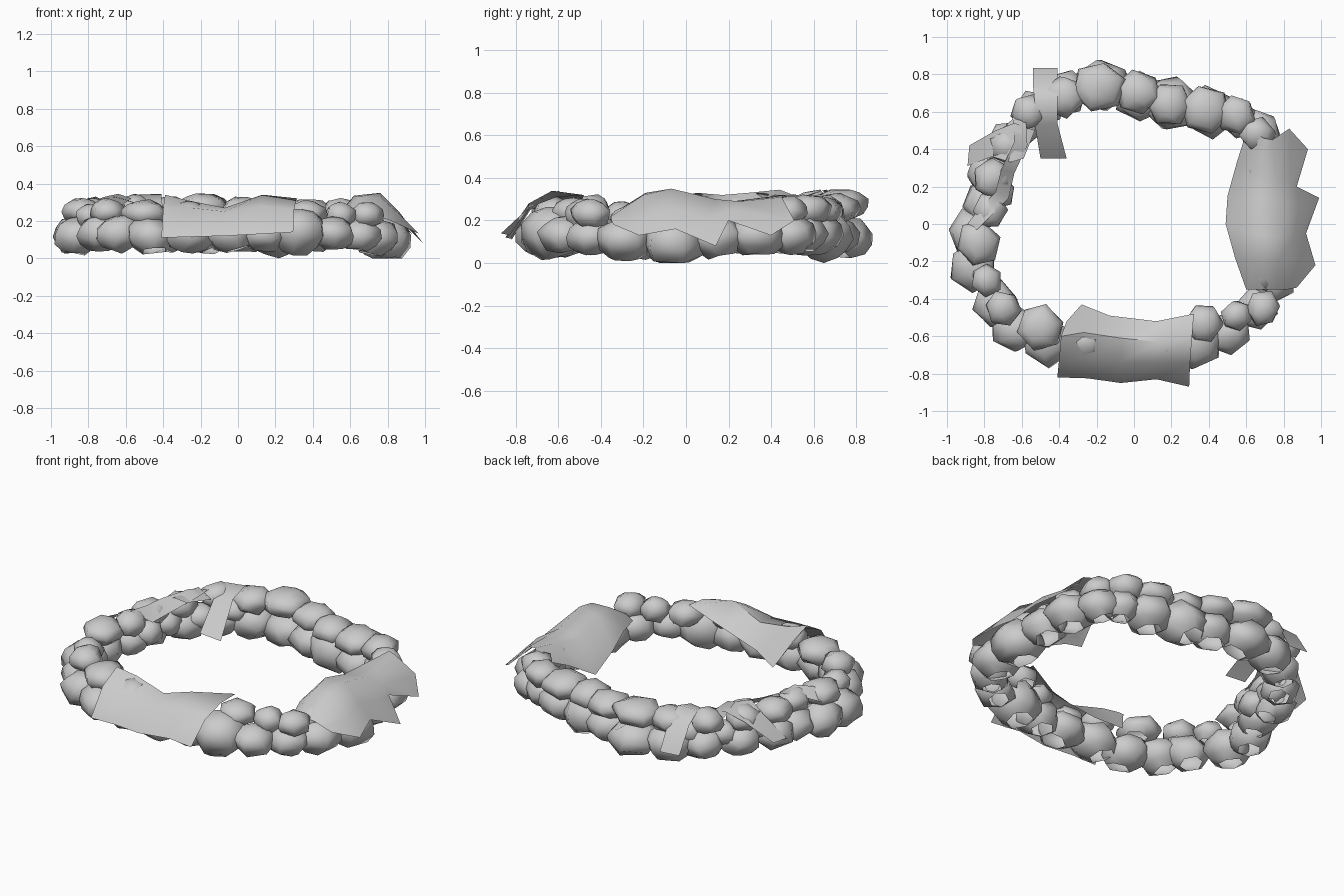
import bpy, bmesh, math, random
from mathutils import Vector, Euler

random.seed(11)


def material(name, v):
    m = bpy.data.materials.new(name)
    m.diffuse_color = (v, v, v, 1)
    return m


STONE = material("stone grey", 0.6)
CLOTH = material("cloth grey", 0.6)


def finish(bm, name, mat, angle):
    me = bpy.data.meshes.new(name)
    bm.to_mesh(me)
    bm.free()
    me.materials.append(mat)
    ob = bpy.data.objects.new(name, me)
    bpy.context.collection.objects.link(ob)
    bpy.ops.object.select_all(action='DESELECT')
    ob.select_set(True)
    bpy.context.view_layer.objects.active = ob
    bpy.ops.object.shade_smooth_by_angle(angle=math.radians(angle))


def stone(name, x, y, z, r, h):
    """Rough six-sided pebble with a small open underside, tilted at random."""
    bm = bmesh.new()
    bmesh.ops.create_uvsphere(bm, u_segments=6, v_segments=6, radius=1)
    bmesh.ops.delete(bm, geom=[v for v in bm.verts if v.co.z < -.99], context='VERTS')
    tilt = Euler((random.uniform(-.4, .4), random.uniform(-.4, .4), random.uniform(0, 6)))
    turn = Euler((0, 0, math.atan2(y, x)))
    for v in bm.verts:
        p = v.co * random.uniform(.97, 1.13)
        p.rotate(tilt)
        p = Vector((p.x * r, p.y * r * 1.06, p.z * h))
        p.rotate(turn)
        v.co = p + Vector((x, y, z))
        v.co.z = max(v.co.z, 0.0)
    finish(bm, name, STONE, 75)


# Lower course of large stones: x, y, centre height, radius
lower = [
    (-.87, -.05, .12, .12), (-.86, -.23, .115, .13), (-.74, -.43, .13, .12), (-.64, -.56, .13, .12),
    (-.47, -.63, .12, .125), (-.26, -.66, .13, .13), (-.05, -.67, .13, .13), (.14, -.66, .13, .12),
    (.32, -.63, .14, .14), (.51, -.58, .13, .11), (.65, -.45, .12, .11), (.74, -.29, .11, .13),
    (.78, -.06, .10, .14), (.76, .14, .12, .13), (.74, .33, .13, .13), (.67, .50, .13, .11),
    (.56, .56, .14, .10), (.40, .60, .13, .13), (.20, .64, .13, .14), (.03, .68, .13, .13),
    (-.17, .74, .12, .135), (-.38, .70, .13, .12), (-.54, .60, .13, .11), (-.67, .44, .13, .11),
    (-.78, .27, .13, .11), (-.80, .11, .13, .11)]
for i, (x, y, z, r) in enumerate(lower):
    stone("lower_stone_%02d" % i, x, y, z, r, .12 if r > .136 else .097 if r > .115 else .085)

# Upper course of smaller stones: x, y, centre height, radius
upper = [
    (-.19, .73, .275, .135), (.02, .70, .255, .115), (.19, .64, .245, .115), (.38, .61, .245, .125),
    (.55, .58, .25, .10), (.66, .48, .24, .09), (.70, .30, .22, .10), (.70, .12, .21, .10),
    (.70, -.08, .25, .10), (.69, -.26, .20, .09), (.69, -.45, .23, .09), (.55, -.49, .23, .08),
    (.37, -.53, .24, .10), (.17, -.63, .24, .09), (-.06, -.65, .19, .09), (-.26, -.63, .23, .09),
    (-.50, -.55, .24, .12), (-.70, -.45, .25, .09), (-.79, -.30, .22, .08), (-.83, -.10, .25, .11),
    (-.77, .07, .25, .09), (-.76, .24, .25, .10), (-.68, .42, .25, .09), (-.56, .60, .27, .09),
    (-.38, .68, .26, .11)]
for i, (x, y, z, r) in enumerate(upper):
    stone("upper_stone_%02d" % i, x, y, z, r, .07)

# Small stones filling the left rear corner
for i, (x, y, z) in enumerate([(-.60, .50, .17), (-.71, .33, .17), (-.72, .17, .17), (-.46, .62, .2)]):
    stone("filler_stone_%02d" % i, x, y, z, .085, .07)


def cloth(name, rows):
    """Sheet skinned between rows of points."""
    bm = bmesh.new()
    vs = [[bm.verts.new(p) for p in row] for row in rows]
    for a, b in zip(vs, vs[1:]):
        for k in range(len(a) - 1):
            bm.faces.new((a[k], a[k + 1], b[k + 1], b[k]))
    bmesh.ops.recalc_face_normals(bm, faces=bm.faces)
    if sum(f.normal.z for f in bm.faces) < 0:
        bmesh.ops.reverse_faces(bm, faces=bm.faces)
    finish(bm, name, CLOTH, 60)


# Front cloth, rows from the outer hem to the sagging inner hem
cloth("front_cloth", [
    [(-.41, -.82, .11), (-.25, -.825, .115), (-.07, -.85, .12), (.12, -.83, .13), (.295, -.87, .14)],
    [(-.40, -.72, .27), (-.25, -.72, .27), (-.07, -.74, .25), (.12, -.74, .28), (.30, -.74, .26)],
    [(-.39, -.60, .34), (-.27, -.58, .31), (-.07, -.61, .27), (.13, -.63, .34), (.31, -.61, .31)],
    [(-.36, -.52, .28), (-.28, -.43, .12), (-.13, -.49, .16), (.12, -.52, .22), (.32, -.48, .32)]])

# Right cloth with a ragged outer hem, rows from the sagging inner hem outward
cloth("right_cloth", [
    [(.60, -.35, .20), (.54, -.18, .22), (.49, 0, .18), (.50, .15, .09), (.55, .33, .20), (.61, .52, .29)],
    [(.65, -.35, .23), (.65, -.19, .33), (.62, -.05, .335), (.61, .14, .28), (.65, .30, .30), (.69, .46, .32)],
    [(.76, -.35, .22), (.77, -.20, .32), (.76, -.07, .35), (.75, .14, .30), (.76, .25, .29), (.74, .45, .31)],
    [(.82, -.35, .20), (.88, -.21, .22), (.86, -.06, .25), (.88, .10, .21), (.84, .22, .25), (.83, .51, .20)],
    [(.87, -.34, .18), (.97, -.22, .13), (.92, -.05, .16), (.99, .14, .08), (.87, .20, .20), (.93, .40, .13)]])

# Strap draped across the back of the ring
cloth("back_strap", [
    [(-.54, .835, .14), (-.41, .835, .13)],
    [(-.54, .74, .29), (-.41, .75, .29)],
    [(-.53, .64, .34), (-.41, .66, .345)],
    [(-.53, .53, .29), (-.41, .54, .31)],
    [(-.50, .35, .15), (-.36, .35, .14)]])

# Torn scrap over the left rear
cloth("left_scrap", [
    [(-.89, .31, .14), (-.88, .42, .15)],
    [(-.76, .36, .28), (-.74, .50, .27)],
    [(-.66, .33, .33), (-.64, .54, .32)],
    [(-.59, .35, .31), (-.53, .50, .29)]])

# Twisted ribbon running along the left side
cloth("left_ribbon", [
    [(-.65, .58, .29), (-.58, .60, .32)],
    [(-.64, .44, .345), (-.57, .42, .32)],
    [(-.71, .29, .33), (-.64, .27, .27)],
    [(-.74, .17, .32), (-.67, .14, .25)],
    [(-.82, .09, .29), (-.76, .05, .33)],
    [(-.90, -.01, .24), (-.84, -.03, .31)]])
